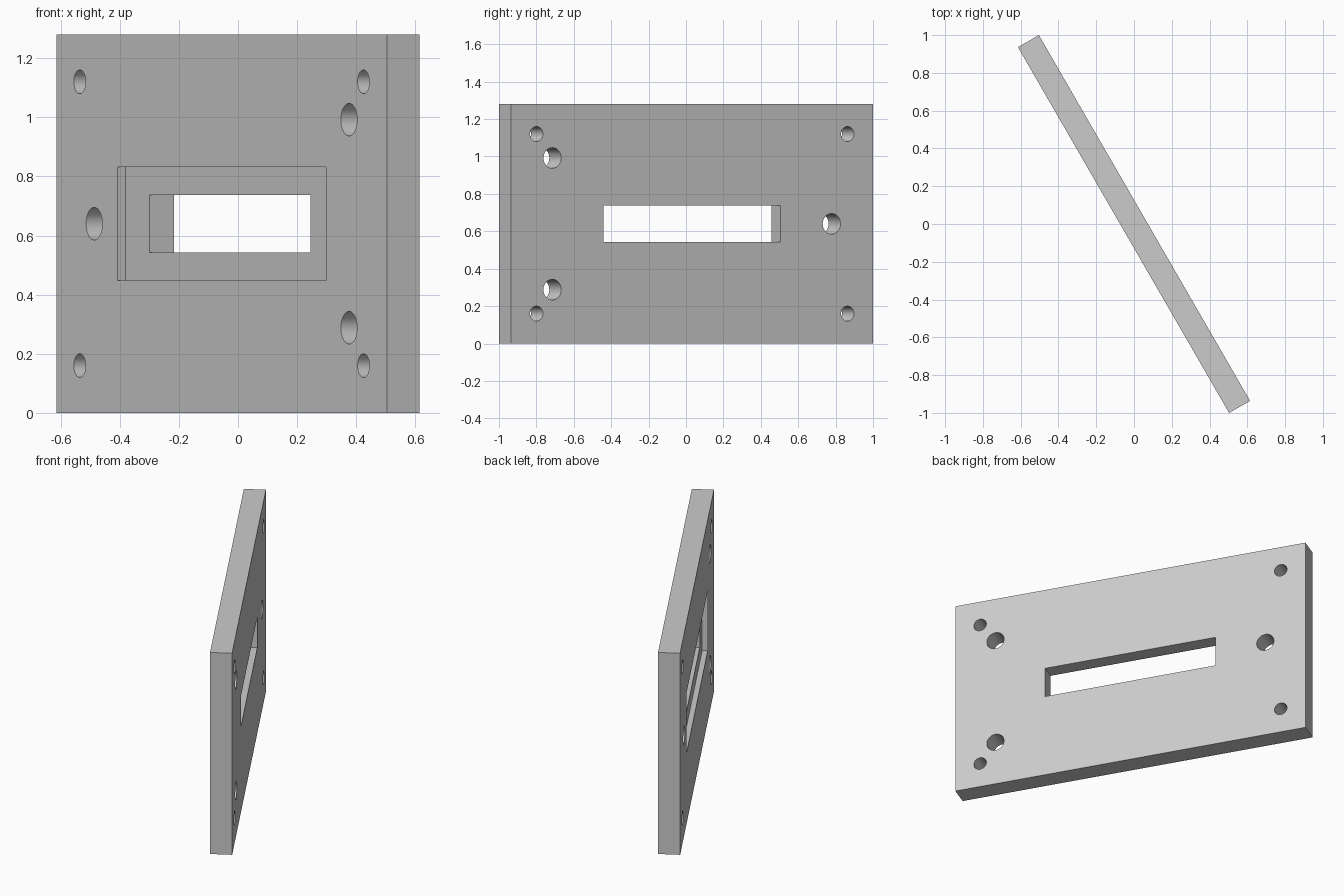
import bpy
from math import radians

if "Cube" in bpy.data.objects:
    bpy.data.objects.remove(bpy.data.objects["Cube"], do_unlink=True)

LENGTH, THICK, HEIGHT = 2.236, 0.128, 1.28
MID = HEIGHT / 2

grey = bpy.data.materials.new("plain grey")
grey.use_nodes = True
colour = (0.6, 0.6, 0.6, 1)
grey.diffuse_color = colour
grey.node_tree.nodes["Principled BSDF"].inputs["Base Color"].default_value = colour


def box(name, size, centre):
    bpy.ops.mesh.primitive_cube_add(size=1, location=centre)
    ob = bpy.context.object
    ob.name = name
    ob.scale = size
    bpy.ops.object.transform_apply(location=True, rotation=False, scale=True)
    return ob


def drill(name, x, z, radius):
    bpy.ops.mesh.primitive_cylinder_add(vertices=48, radius=radius, depth=THICK * 3,
                                        location=(x, 0, z), rotation=(radians(90), 0, 0))
    ob = bpy.context.object
    ob.name = name
    return ob


# Plate, built square to the axes and turned at the end
plate = box("mounting_plate", (LENGTH, THICK, HEIGHT), (0, 0, MID))
plate.data.materials.append(grey)

# Window slot, with a shallow recess around it on the front
cutters = [box("slot_cutter", (1.09, THICK * 3, 0.195), (0, 0, MID)),
           box("recess_cutter", (1.41, 0.064, 0.383), (0, -THICK / 2, MID))]

# Four corner screw holes
for x in (-0.96, 0.96):
    for dz in (-0.48, 0.48):
        cutters.append(drill("screw_hole_cutter", x, MID + dz, 0.04))

# Three larger mounting holes in a triangle
for x, dz in ((-0.862, 0), (0.862, -0.352), (0.862, 0.352)):
    cutters.append(drill("mounting_hole_cutter", x, MID + dz, 0.055))

# Cut everything out of the plate
bpy.ops.object.select_all(action='DESELECT')
plate.select_set(True)
bpy.context.view_layer.objects.active = plate
for cutter in cutters:
    cutter.hide_render = True
    mod = plate.modifiers.new("cut", 'BOOLEAN')
    mod.operation = 'DIFFERENCE'
    mod.solver = 'EXACT'
    mod.object = cutter
    bpy.ops.object.modifier_apply(modifier=mod.name)
for cutter in cutters:
    bpy.data.objects.remove(cutter, do_unlink=True)

# Turn the plate and smooth the hole walls
plate.rotation_euler.z = radians(-60)
bpy.ops.object.shade_smooth_by_angle(angle=radians(30))
